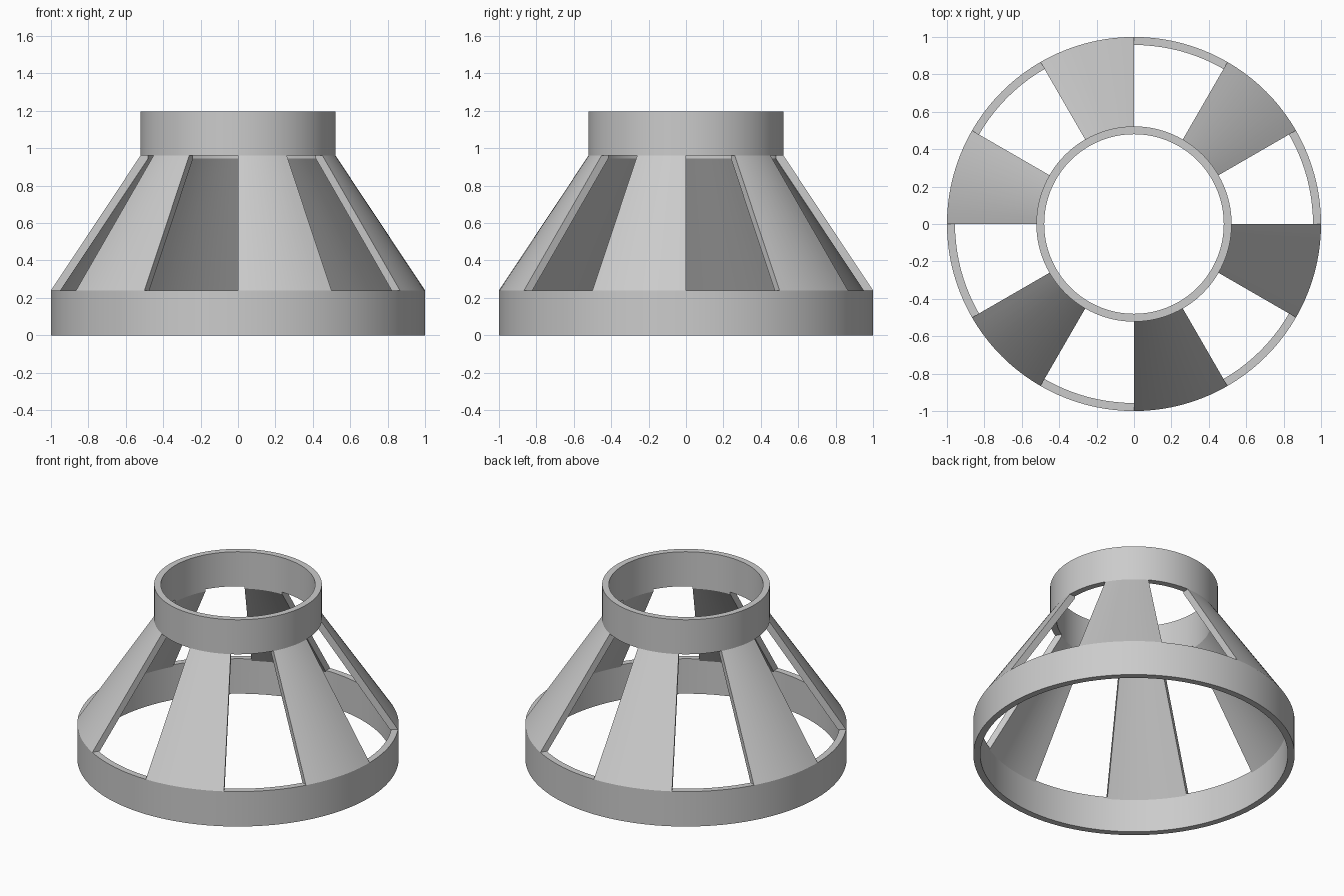
import bpy, bmesh
from math import cos, sin, pi, radians

cube = bpy.data.objects.get("Cube")
if cube:
    bpy.data.objects.remove(cube)

SEG_PER_RIB = 10          # segments in each 30 degree sector
SEGS = SEG_PER_RIB * 12

# Cross-section points (radius, height)
PROFILE = [
    (0.957, 0.0), (1.0, 0.0), (1.0, 0.24),            # base ring, outside
    (0.522, 0.96), (0.522, 1.197),                    # collar, outside
    (0.48, 1.197), (0.48, 0.96), (0.48, 0.945),       # collar, inside
    (0.957, 0.227), (0.957, 0.24),                    # base ring, inside
]
RIB_LOOP = [0, 1, 2, 3, 4, 5, 6, 7, 8]     # rings joined by a rib
BASE_LOOP = [0, 1, 2, 9, 8]                # base ring beside an opening
COLLAR_LOOP = [3, 4, 5, 6]                 # collar above an opening
RIB_SIDE = [2, 3, 6, 7, 8, 9]              # flat side wall of a rib

bm = bmesh.new()
rings = []
for i in range(SEGS):
    a = 2 * pi * i / SEGS
    rings.append([bm.verts.new((r * cos(a), r * sin(a), z)) for r, z in PROFILE])


def sweep(loop, a, b):
    for p, q in zip(loop, loop[1:] + loop[:1]):
        bm.faces.new((a[p], b[p], b[q], a[q]))


# Ribs and openings alternate around the frame
for i in range(SEGS):
    here, ahead = rings[i], rings[(i + 1) % SEGS]
    if (i // SEG_PER_RIB) % 2:
        sweep(RIB_LOOP, here, ahead)
    else:
        sweep(BASE_LOOP, here, ahead)
        sweep(COLLAR_LOOP, here, ahead)
    if i % SEG_PER_RIB == 0:
        bm.faces.new([here[k] for k in RIB_SIDE])

loose = [v for v in bm.verts if not v.link_faces]
bmesh.ops.delete(bm, geom=loose, context='VERTS')
bmesh.ops.recalc_face_normals(bm, faces=bm.faces)

mesh = bpy.data.meshes.new("ribbed_cone_frame")
bm.to_mesh(mesh)
bm.free()
frame = bpy.data.objects.new("ribbed_cone_frame", mesh)
bpy.context.collection.objects.link(frame)

# Plain grey material
grey = bpy.data.materials.new("light_grey")
grey.use_nodes = True
colour = (0.6, 0.6, 0.6, 1.0)
grey.diffuse_color = colour
grey.node_tree.nodes["Principled BSDF"].inputs["Base Color"].default_value = colour
mesh.materials.append(grey)

bpy.ops.object.select_all(action='DESELECT')
frame.select_set(True)
bpy.context.view_layer.objects.active = frame
bpy.ops.object.shade_smooth_by_angle(angle=radians(20))
